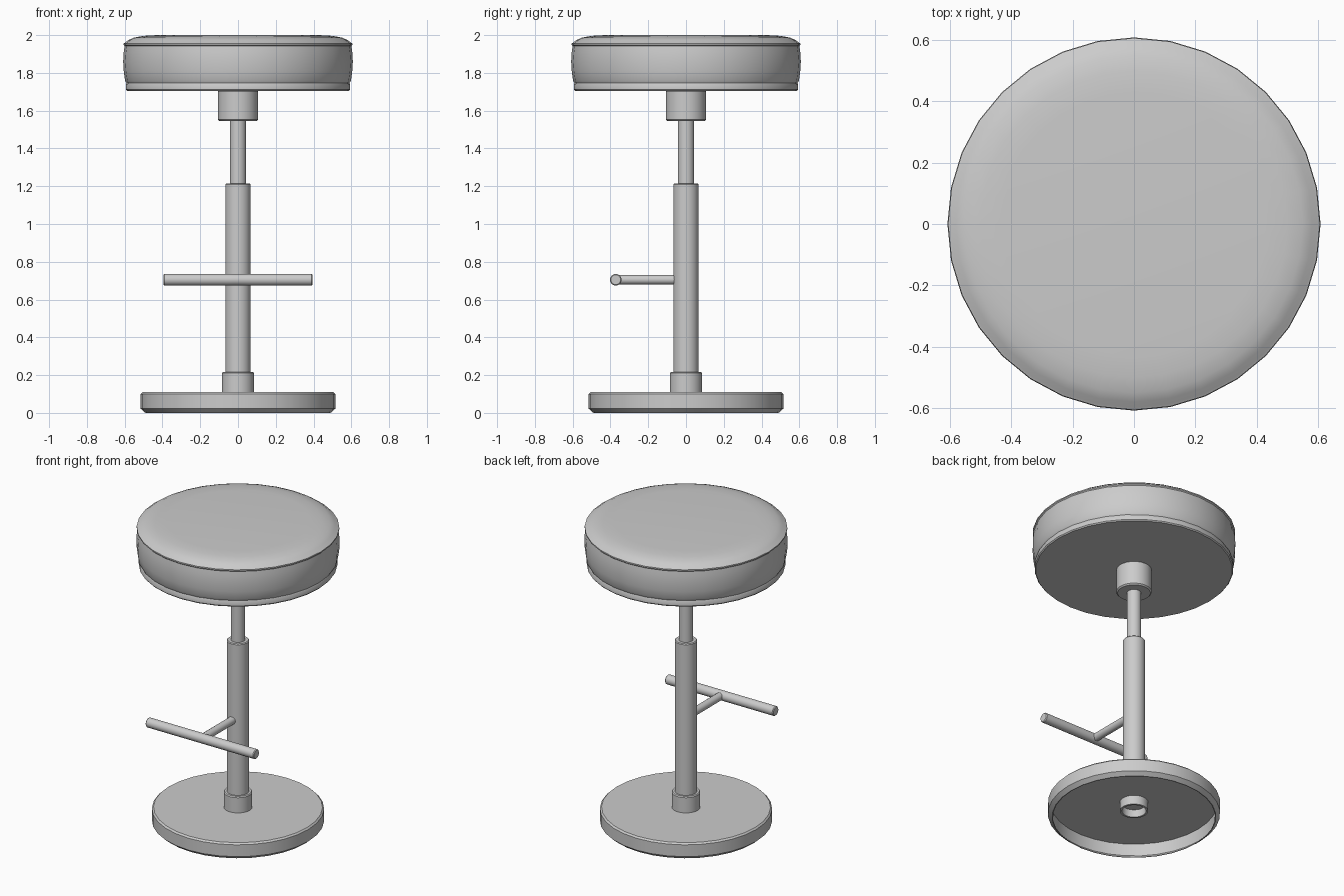
import bpy, bmesh, math
from mathutils import Matrix, Vector

old = bpy.data.objects.get("Cube")
if old:
    bpy.data.objects.remove(old, do_unlink=True)

GREY = (0.6, 0.6, 0.6, 1)
mat = bpy.data.materials.new("plain grey")
mat.use_nodes = True
mat.diffuse_color = GREY
mat.node_tree.nodes["Principled BSDF"].inputs["Base Color"].default_value = GREY


def lathe(name, profile, sides, matrix=Matrix(), angle=35):
    """Turn a list of (radius, height) points round the z axis."""
    bm = bmesh.new()
    rings = []
    for r, z in profile:
        if r == 0:
            rings.append([bm.verts.new((0, 0, z))])
            continue
        turns = [2 * math.pi * i / sides for i in range(sides)]
        rings.append([bm.verts.new((r * math.cos(a), r * math.sin(a), z)) for a in turns])
    for low, high in zip(rings, rings[1:]):
        for i in range(sides):
            j = (i + 1) % sides
            loop = [low[i % len(low)], low[j % len(low)], high[j % len(high)], high[i % len(high)]]
            bm.faces.new(list(dict.fromkeys(loop)))
    bmesh.ops.recalc_face_normals(bm, faces=bm.faces)
    bm.transform(matrix)
    mesh = bpy.data.meshes.new(name)
    bm.to_mesh(mesh)
    bm.free()
    mesh.materials.append(mat)
    obj = bpy.data.objects.new(name, mesh)
    bpy.context.collection.objects.link(obj)
    bpy.ops.object.select_all(action='DESELECT')
    obj.select_set(True)
    bpy.context.view_layer.objects.active = obj
    bpy.ops.object.shade_smooth_by_angle(angle=math.radians(angle))
    return obj


def rod(name, start, end, r, sides, bevel=0.005):
    """Closed cylinder with softened ends between two points."""
    a, b = Vector(start), Vector(end)
    d = b - a
    h = d.length
    place = Matrix.Translation(a) @ d.to_track_quat('Z', 'Y').to_matrix().to_4x4()
    profile = [(0, 0), (r - bevel, 0), (r, bevel), (r, h - bevel), (r - bevel, h), (0, h)]
    return lathe(name, profile, sides, place)


# Hollow disc base, open underneath
lathe("base", [(0, 0.1), (0.5, 0.1), (0.505, 0.022), (0.485, 0), (0.49, 0), (0.515, 0.022),
               (0.515, 0.1), (0.505, 0.11), (0, 0.11)], 32)

# Collar, open at its lower end
lathe("base_collar", [(0, 0.09), (0.072, 0.09), (0.072, 0.04), (0.085, 0.04),
                      (0.085, 0.21), (0.08, 0.217), (0, 0.217)], 32)

# Telescopic column
rod("outer_column", (0, 0, 0.1), (0, 0, 1.215), 0.067, 32)
rod("inner_column", (0, 0, 1.2), (0, 0, 1.6), 0.043, 32)
rod("seat_hub", (0, 0, 1.545), (0, 0, 1.71), 0.106, 32, 0.008)

# Seat: lower rim, then padded cushion with a seam
lathe("seat_rim", [(0, 1.705), (0.588, 1.705), (0.594, 1.712), (0.594, 1.74),
                   (0.588, 1.75), (0, 1.75)], 32)
lathe("seat_cushion", [(0, 1.745), (0.59, 1.745), (0.598, 1.76), (0.605, 1.81), (0.608, 1.86),
                       (0.605, 1.91), (0.6, 1.942), (0.606, 1.948), (0.606, 1.956),
                       (0.598, 1.96), (0.58, 1.974), (0.55, 1.987), (0.5, 1.996),
                       (0.43, 2.0), (0, 2.0)], 32)

# T-shaped footrest
rod("footrest_arm", (0, -0.05, 0.705), (0, -0.372, 0.705), 0.025, 16)
rod("footrest_bar", (-0.395, -0.372, 0.705), (0.395, -0.372, 0.705), 0.031, 16)
